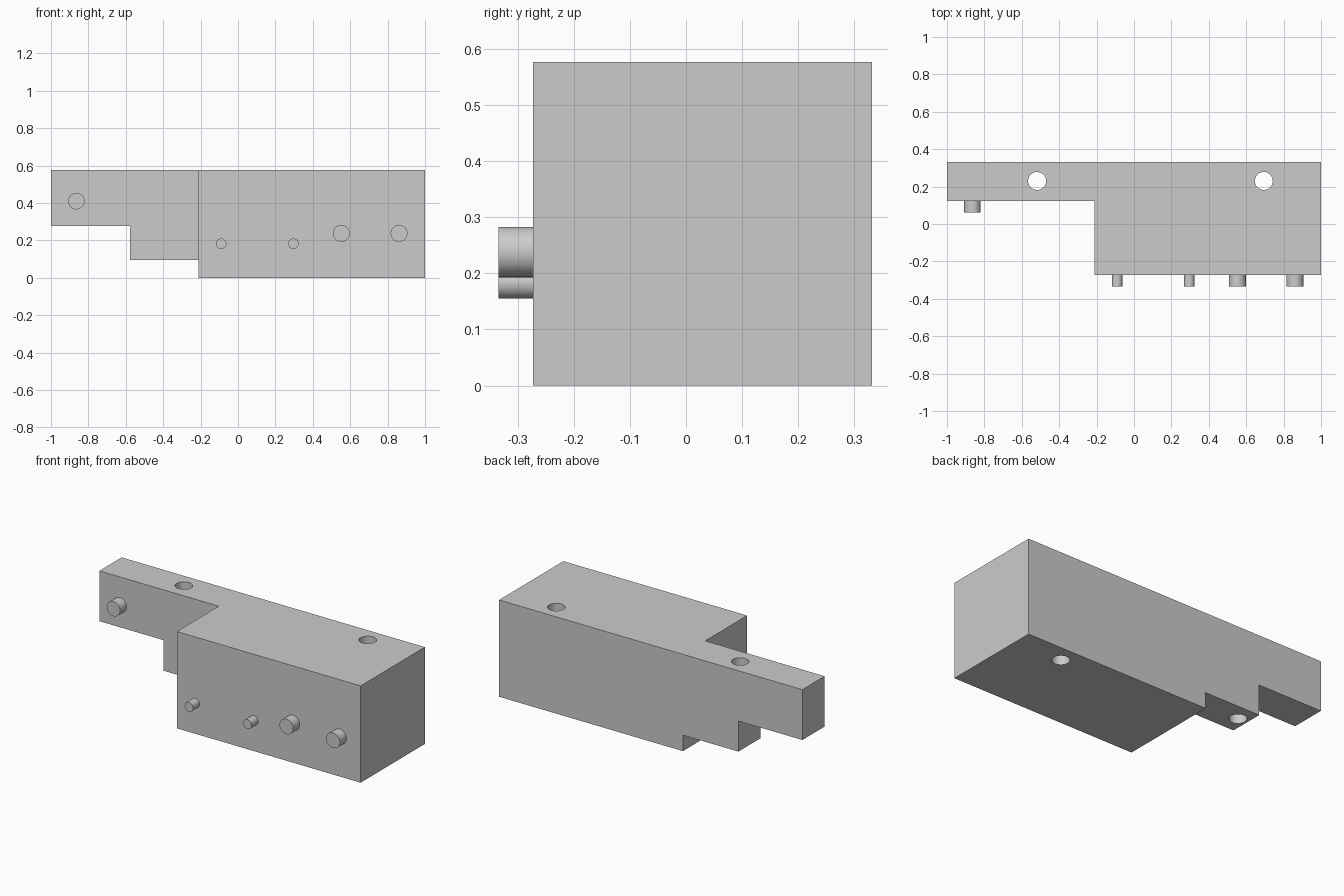
import bpy, bmesh
from math import radians
from mathutils import Matrix

if "Cube" in bpy.data.objects:
    bpy.data.objects.remove(bpy.data.objects["Cube"])

TOP, FRONT, BACK, ARM_Y, STEP_X = 0.577, -0.273, 0.332, 0.122, -0.212


def new_object(name, bm):
    bmesh.ops.recalc_face_normals(bm, faces=bm.faces)
    mesh = bpy.data.meshes.new(name)
    bm.to_mesh(mesh)
    bm.free()
    ob = bpy.data.objects.new(name, mesh)
    bpy.context.collection.objects.link(ob)
    return ob


def prism(name, outline, z0, z1):
    bm = bmesh.new()
    face = bm.faces.new([bm.verts.new((x, y, z0)) for x, y in outline])
    ext = bmesh.ops.extrude_face_region(bm, geom=[face])
    verts = [v for v in ext["geom"] if isinstance(v, bmesh.types.BMVert)]
    bmesh.ops.translate(bm, verts=verts, vec=(0, 0, z1 - z0))
    return new_object(name, bm)


def cylinder(name, radius, depth, matrix):
    bm = bmesh.new()
    bmesh.ops.create_cone(bm, cap_ends=True, segments=48, radius1=radius,
                          radius2=radius, depth=depth, matrix=matrix)
    return new_object(name, bm)


def smooth(ob):
    bpy.ops.object.select_all(action='DESELECT')
    ob.select_set(True)
    bpy.context.view_layer.objects.active = ob
    bpy.ops.object.shade_smooth_by_angle(angle=radians(30))


def cut(target, cutter):
    cutter.hide_render = True
    mod = target.modifiers.new("cut", 'BOOLEAN')
    mod.operation, mod.solver, mod.object = 'DIFFERENCE', 'EXACT', cutter
    bpy.context.view_layer.objects.active = target
    bpy.ops.object.modifier_apply(modifier=mod.name)
    bpy.data.objects.remove(cutter)


# L-shaped body
body = prism("body", [(-1, BACK), (-1, ARM_Y), (STEP_X, ARM_Y),
                      (STEP_X, FRONT), (1, FRONT), (1, BACK)], 0, TOP)

# Steps under the arm
for x, z in ((STEP_X, 0.095), (-0.578, 0.277)):
    cut(body, prism("step_cutter", [(-1.2, 0.05), (x, 0.05), (x, 0.5), (-1.2, 0.5)], -0.2, z))

# Vertical through holes
for x in (-0.518, 0.694):
    cut(body, cylinder("hole_cutter", 0.048, 2, Matrix.Translation((x, 0.23, 0.3))))
smooth(body)

# Front pegs: x, face y, z, radius
LENGTH = 0.061
pegs = [("arm_peg", -0.864, ARM_Y, 0.41, 0.044),
        ("small_peg_left", -0.09, FRONT, 0.183, 0.028),
        ("small_peg_right", 0.296, FRONT, 0.183, 0.028),
        ("large_peg_left", 0.553, FRONT, 0.238, 0.045),
        ("large_peg_right", 0.861, FRONT, 0.238, 0.045)]
for name, x, y, z, r in pegs:
    place = Matrix.Translation((x, y - LENGTH / 2, z)) @ Matrix.Rotation(radians(90), 4, 'X')
    smooth(cylinder(name, r, LENGTH, place))
